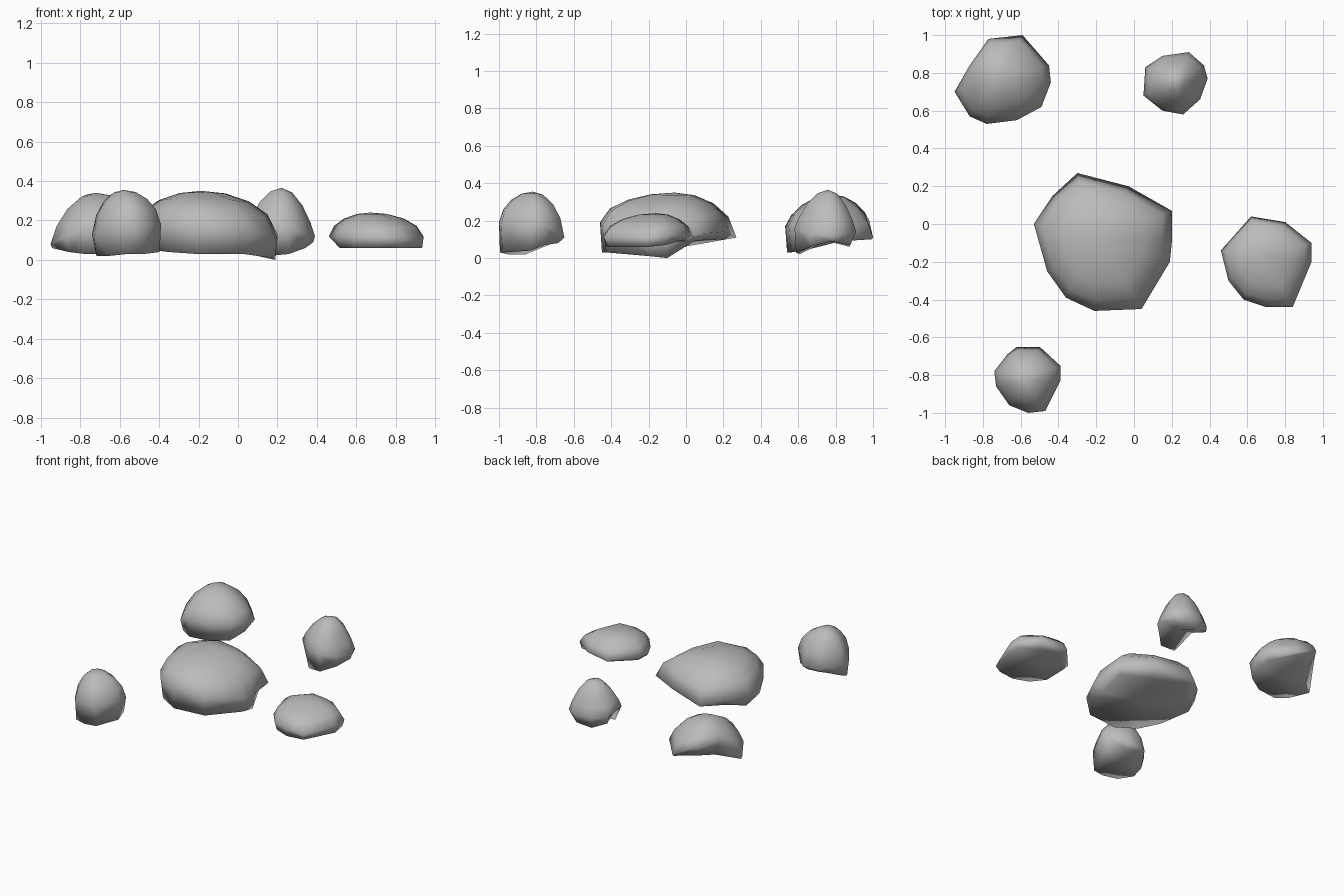
import bpy
import bmesh
from mathutils import Vector

if "Cube" in bpy.data.objects:
    bpy.data.objects.remove(bpy.data.objects["Cube"], do_unlink=True)

# Single stone colour
stone = bpy.data.materials.new("stone grey")
stone.use_nodes = True
stone.diffuse_color = (0.5, 0.5, 0.5, 1)
stone.node_tree.nodes["Principled BSDF"].inputs["Base Color"].default_value = stone.diffuse_color


def bridge(bm, lower, upper):
    """Join two closed loops of equal length with quads."""
    count = len(lower)
    for i in range(count):
        j = (i + 1) % count
        bm.faces.new((lower[i], lower[j], upper[j], upper[i]))


def fan(bm, loop, tip):
    """Close a loop with triangles that meet at one vertex."""
    for i, vert in enumerate(loop):
        bm.faces.new((vert, loop[(i + 1) % len(loop)], tip))


def rock(name, outline, apex, fullness):
    """Build a boulder from its widest outline; units are hundredths.

    Each outline point is x, y, belt height, rim height and the share of
    the distance from the middle at which the rim lies below the belt.
    A small fullness gives a domed crown, a large one a pointed crown.
    """
    bm = bmesh.new()
    top = Vector(apex) / 100
    belt = [Vector(p[:3]) / 100 for p in outline]
    middle = sum(belt, Vector()) / len(belt)

    # Rim, tucked in under the belt
    rim = []
    for point, (*_, height, share) in zip(belt, outline):
        spot = middle.lerp(point, share / 100)
        spot.z = height / 100
        rim.append(bm.verts.new(spot))
    loops = [rim]

    # Belt and the rings that round off towards the apex
    for reach in (1, 0.87, 0.63, 0.32):
        rise = (1 - reach ** 2) ** fullness
        ring = []
        for point in belt:
            spot = top.lerp(point, reach)
            spot.z = point.z + (top.z - point.z) * rise
            ring.append(bm.verts.new(spot))
        loops.append(ring)
    for lower, upper in zip(loops, loops[1:]):
        bridge(bm, lower, upper)
    fan(bm, loops[-1], bm.verts.new(top))

    # Slightly hollowed underside
    hollow = sum((v.co for v in rim), Vector()) / len(rim)
    hollow.z += 0.02
    fan(bm, rim, bm.verts.new(hollow))

    bmesh.ops.recalc_face_normals(bm, faces=bm.faces)
    for face in bm.faces:
        face.smooth = True
    mesh = bpy.data.meshes.new(name)
    bm.to_mesh(mesh)
    bm.free()
    mesh.materials.append(stone)
    bpy.context.collection.objects.link(bpy.data.objects.new(name, mesh))


# Broad stone in the middle
rock("large_centre_rock", [
    (-30, 27, 11, 10, 85), (-3, 20, 14, 10, 75), (20, 7, 13, 9, 85),
    (20, -10, 11, 0, 97), (19, -20, 11, 1, 95), (4, -45, 17, 3, 93),
    (-21, -46, 19, 3, 97), (-36, -39, 19, 4, 95), (-46, -25, 17, 5, 92),
    (-53, 0, 15, 6, 88), (-43, 15, 14, 8, 82)],
    (-19, -6, 35), 0.55)

# Low flat stone on the left
rock("flat_left_rock", [
    (62, 4, 11, 9, 85), (80, 1, 12, 9, 75), (94, -10, 12, 7, 95),
    (94, -20, 11, 6, 97), (84, -44, 11, 6, 88), (70, -44, 12, 6, 95),
    (58, -40, 12, 6, 93), (50, -30, 12, 6, 92), (46, -14, 12, 8, 85)],
    (67, -16, 24), 0.58)

# Stone at the back right with an overhang between two low corners
rock("back_right_rock", [
    (-59, 100, 11, 10, 97), (-77, 98, 20, 10, 60), (-87, 84, 22, 9, 60),
    (-95, 70, 8, 6, 97), (-87, 57, 12, 4, 93), (-78, 53, 17, 3, 95),
    (-62, 55, 17, 3, 95), (-49, 62, 16, 4, 92), (-44, 75, 14, 7, 88),
    (-45, 84, 13, 9, 85)],
    (-72, 78, 34), 0.75)

# Small pointed stone at the back, notched underneath
rock("pointed_back_rock", [
    (15, 89, 14, 6, 88), (29, 91, 14, 7, 80), (37, 84, 13, 8, 85),
    (39, 77, 12, 9, 95), (35, 66, 13, 6, 92), (26, 58, 16, 3, 95),
    (15, 60, 16, 2, 95), (5, 68, 18, 14, 75), (6, 83, 14, 10, 97)],
    (22, 76, 36.5), 0.9)

# Small upright stone at the front
rock("upright_front_rock", [
    (-62, -65, 11, 9, 85), (-50, -65, 11, 8, 80), (-39, -75, 18, 7, 92),
    (-39, -83, 18, 4, 96), (-47, -99, 18, 3, 95), (-56, -100, 19, 3, 97),
    (-66, -96, 17, 2, 95), (-73, -86, 13, 2, 92), (-74, -78, 13, 5, 88),
    (-67, -69, 13, 8, 85)],
    (-58, -82, 35.5), 0.6)
